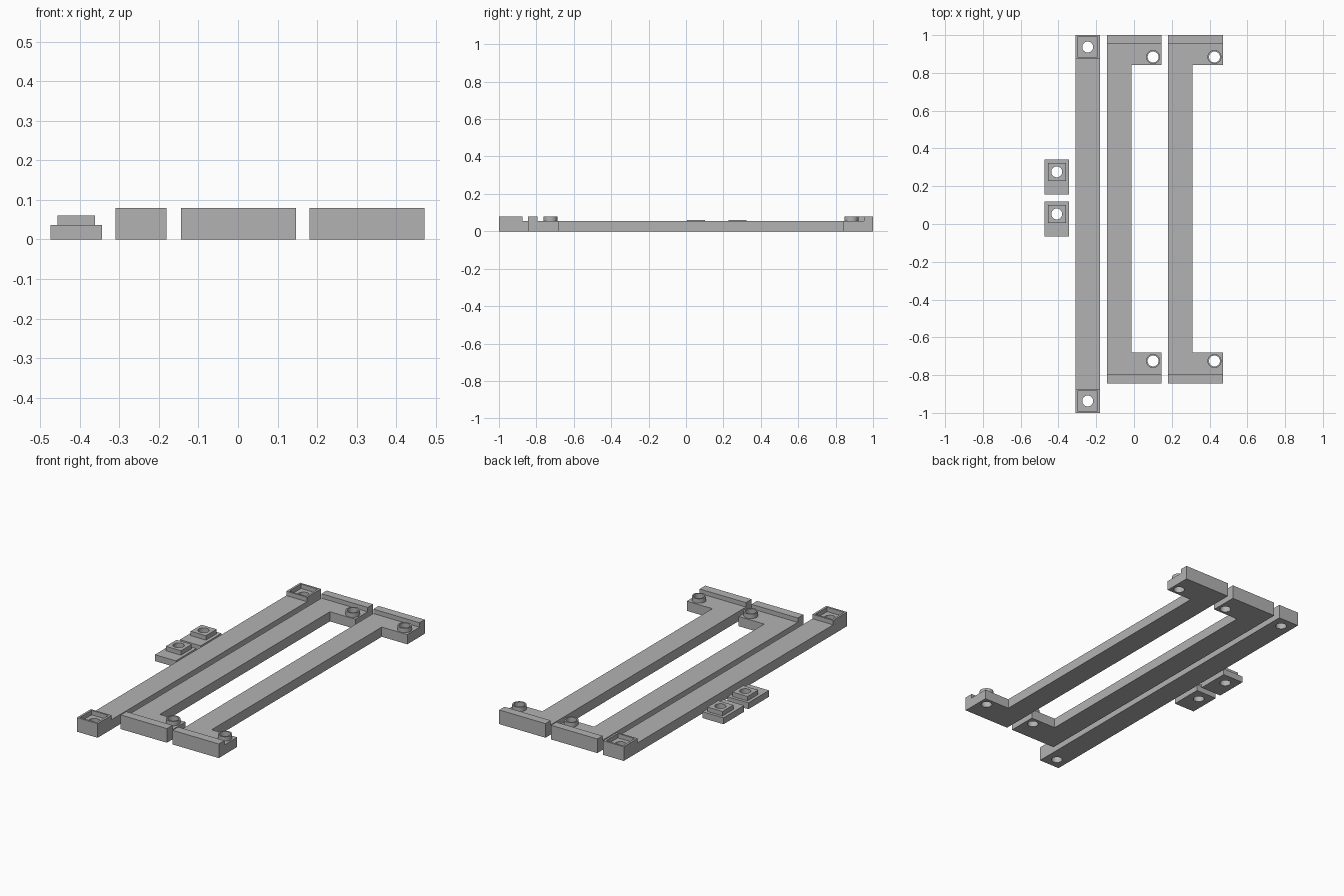
import bpy
import bmesh
from math import radians

cube = bpy.data.objects.get("Cube")
if cube:
    bpy.data.objects.remove(cube, do_unlink=True)

TOP, DECK = 0.08, 0.055      # full height and recessed deck height
HOLE_R, BOSS_R = 0.029, 0.037

grey = bpy.data.materials.new("plain_grey")
grey.use_nodes = True
colour = (0.45, 0.45, 0.45, 1)
grey.diffuse_color = colour
grey.node_tree.nodes["Principled BSDF"].inputs["Base Color"].default_value = colour


def prism(name, outline, z0, z1):
    """Extrude a flat outline (counter-clockwise) from z0 to z1."""
    bm = bmesh.new()
    face = bm.faces.new([bm.verts.new((x, y, z0)) for x, y in outline])
    ext = bmesh.ops.extrude_face_region(bm, geom=[face], use_keep_orig=True)
    verts = [g for g in ext["geom"] if isinstance(g, bmesh.types.BMVert)]
    bmesh.ops.translate(bm, verts=verts, vec=(0, 0, z1 - z0))
    bmesh.ops.recalc_face_normals(bm, faces=bm.faces)
    return finish(name, bm)


def box(name, x0, x1, y0, y1, z0, z1):
    return prism(name, [(x0, y0), (x1, y0), (x1, y1), (x0, y1)], z0, z1)


def cylinder(name, x, y, radius, z0, z1):
    bm = bmesh.new()
    bmesh.ops.create_cone(bm, cap_ends=True, segments=32, radius1=radius,
                          radius2=radius, depth=z1 - z0)
    bmesh.ops.translate(bm, verts=bm.verts, vec=(x, y, (z0 + z1) / 2))
    return finish(name, bm)


def finish(name, bm):
    mesh = bpy.data.meshes.new(name)
    bm.to_mesh(mesh)
    bm.free()
    mesh.materials.append(grey)
    obj = bpy.data.objects.new(name, mesh)
    bpy.context.collection.objects.link(obj)
    return obj


def combine(obj, tool, operation):
    """Apply a boolean, then remove the helper."""
    tool.hide_render = True
    mod = obj.modifiers.new("boolean", 'BOOLEAN')
    mod.operation, mod.solver, mod.object = operation, 'EXACT', tool
    bpy.context.view_layer.objects.active = obj
    bpy.ops.object.modifier_apply(modifier=mod.name)
    bpy.data.objects.remove(tool, do_unlink=True)


def drill(obj, x, y):
    combine(obj, cylinder("drill", x, y, HOLE_R, -0.1, 0.2), 'DIFFERENCE')


def smooth(obj):
    bpy.ops.object.select_all(action='DESELECT')
    obj.select_set(True)
    bpy.context.view_layer.objects.active = obj
    bpy.ops.object.shade_smooth_by_angle(angle=radians(30))


# Straight bar with a square socket and screw hole at each end
bar = box("straight_bar", -0.31, -0.18, -1, 1, 0, TOP)
combine(bar, box("deck_cut", -0.4, -0.1, -0.875, 0.875, DECK, 0.2), 'DIFFERENCE')
for side in (-1, 1):
    y = side * 0.937
    combine(bar, box("socket_cut", -0.298, -0.192, y - 0.052, y + 0.052, DECK, 0.2),
            'DIFFERENCE')
    drill(bar, -0.245, y)
smooth(bar)

# Two C-shaped brackets with end ridges and hollow bosses
for name, x in (("inner_bracket", -0.144), ("outer_bracket", 0.181)):
    inner, outer = x + 0.13, x + 0.29
    bracket = prism(name, [(x, -0.845), (outer, -0.845), (outer, -0.68), (inner, -0.68),
                           (inner, 0.843), (outer, 0.843), (outer, 1), (x, 1)], 0, TOP)
    combine(bracket, box("deck_cut", x - 0.1, outer + 0.1, -0.795, 0.953, DECK, 0.2),
            'DIFFERENCE')
    for y in (-0.725, 0.884):
        combine(bracket, cylinder("boss", x + 0.245, y, BOSS_R, 0.03, TOP), 'UNION')
        drill(bracket, x + 0.245, y)
    smooth(bracket)

# Two small clips with a raised square plug
for name, y in (("front_clip", 0.053), ("back_clip", 0.276)):
    clip = box(name, -0.474, -0.343, y - 0.12, y + 0.065, 0, 0.036)
    combine(clip, box("plug", -0.456, -0.361, y - 0.048, y + 0.048, 0.015, 0.061), 'UNION')
    drill(clip, -0.409, y)
    smooth(clip)
